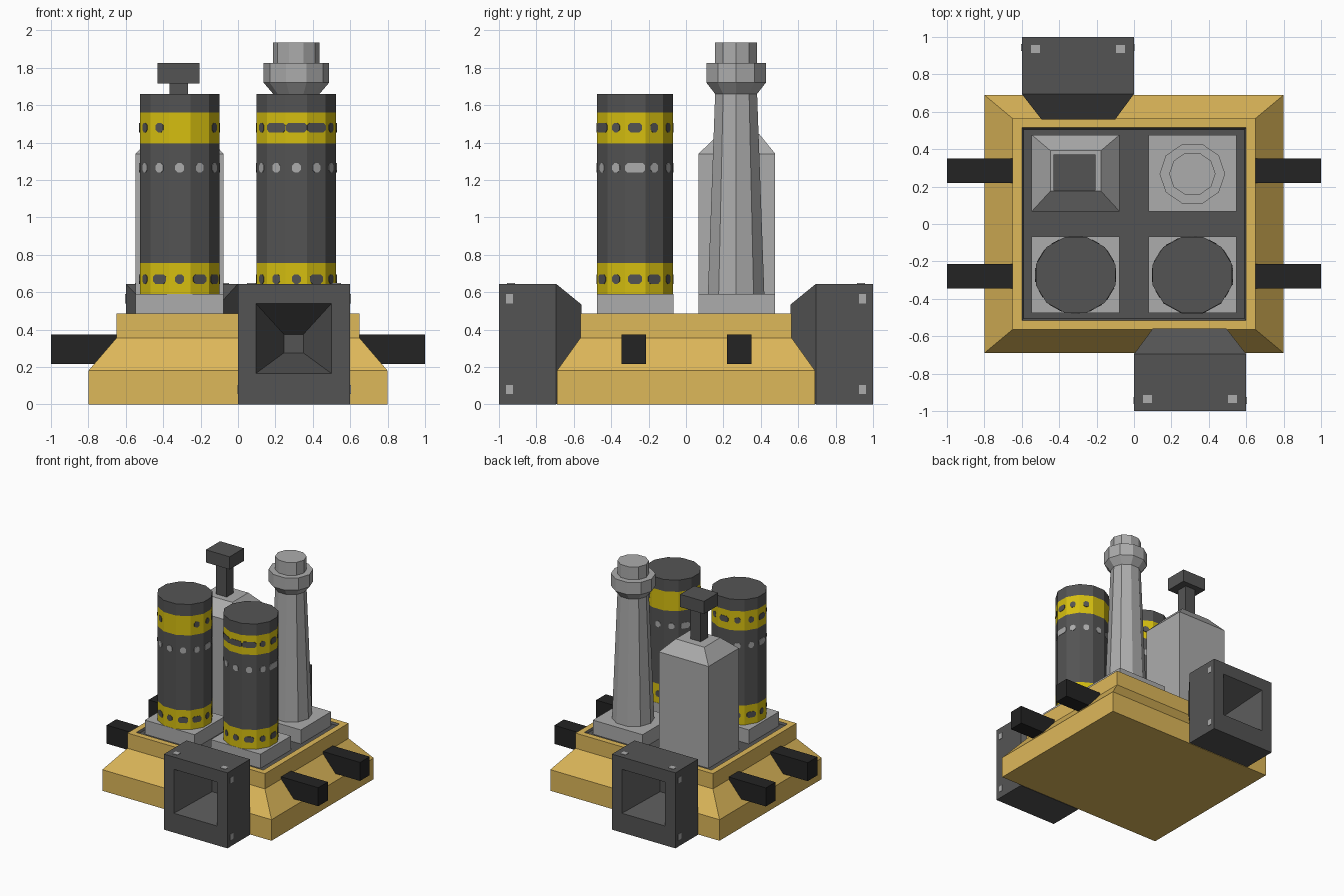
import bpy, bmesh, math

if "Cube" in bpy.data.objects:
    bpy.data.objects.remove(bpy.data.objects["Cube"])


def material(name, r, g, b):
    m = bpy.data.materials.new(name)
    lin = [((c / 255 + 0.055) / 1.055) ** 2.4 for c in (r, g, b)]
    m.diffuse_color = (*lin, 1)
    m.use_nodes = True
    m.node_tree.nodes["Principled BSDF"].inputs["Base Color"].default_value = m.diffuse_color
    return m


GOLD = material("sand gold", 222, 184, 90)
DARK = material("dark grey", 84, 84, 84)
GREY = material("light grey", 172, 172, 172)
YELLOW = material("warning yellow", 214, 191, 16)
BLACK = material("black", 35, 35, 35)


def loft(bm, rings, mats=None, cap_mats=(0, 0)):
    """Join rings of points into a closed skin; mats gives one slot per segment."""
    vs = [[bm.verts.new(p) for p in ring] for ring in rings]
    n = len(vs[0])
    faces = []
    for i in range(len(vs) - 1):
        for j in range(n):
            k = (j + 1) % n
            f = bm.faces.new((vs[i][j], vs[i][k], vs[i + 1][k], vs[i + 1][j]))
            f.material_index = mats[i] if mats else 0
            faces.append(f)
    for ring, m in ((vs[0][::-1], cap_mats[0]), (vs[-1], cap_mats[1])):
        f = bm.faces.new(ring)
        f.material_index = m
        faces.append(f)
    bmesh.ops.recalc_face_normals(bm, faces=faces)


def finish(bm, name, *mats):
    me = bpy.data.meshes.new(name)
    bm.to_mesh(me)
    bm.free()
    for m in mats:
        me.materials.append(m)
    ob = bpy.data.objects.new(name, me)
    bpy.context.collection.objects.link(ob)
    return ob


def rect(cx, cy, hx, hy, z):
    return [(cx + sx * hx, cy + sy * hy, z) for sx, sy in ((-1, -1), (1, -1), (1, 1), (-1, 1))]


def box(bm, x0, x1, y0, y1, z0, z1):
    c = ((x0 + x1) / 2, (y0 + y1) / 2, (x1 - x0) / 2, (y1 - y0) / 2)
    loft(bm, [rect(*c, z0), rect(*c, z1)])


def ngon(cx, cy, r, z, n, start):
    # round parts are slightly wider in x
    return [(cx + 1.05 * r * math.cos(start + math.tau * i / n),
             cy + r * math.sin(start + math.tau * i / n), z) for i in range(n)]


# Stepped base with a dark sunken deck
bm = bmesh.new()
loft(bm, [rect(0, 0, .8, .69, 0), rect(0, 0, .8, .69, .18), rect(0, 0, .65, .565, .355),
          rect(0, 0, .65, .565, .485), rect(0, 0, .6, .515, .485), rect(0, 0, .59, .505, .47)],
     mats=[0, 0, 0, 0, 1], cap_mats=(0, 1))
finish(bm, "base", GOLD, DARK)

# Square pads under the three round towers
CX, CY = .312, .272
for name, sx, sy in (("pad_front_left", -1, -1), ("pad_front_right", 1, -1), ("pad_back_right", 1, 1)):
    bm = bmesh.new()
    loft(bm, [rect(sx * CX, sy * CY, .235, .205, z) for z in (.46, .59)])
    finish(bm, name, GREY)

# Banded tanks: 12 sides, marks per facet counted from the front towards +x
R = .203
W, M, S = .1, .075, .045
PATTERNS = {
    "left": ((S, M, M, S, M, S, M, S, M, S, S, M),
             (S, S, S, M, S, S, M, S, S, M, S, S),
             (0, 0, S, S, M, S, M, S, S, M, S, S)),
    "right": ((S, M, S, M, M, S, S, M, S, M, S, S),
              (S, S, S, W, S, S, S, S, M, S, S, S),
              (W, W, S, M, S, S, 0, 0, 0, S, S, W)),
}
for side, sx in (("left", -1), ("right", 1)):
    cx, cy = sx * CX, -CY
    bm = bmesh.new()
    loft(bm, [ngon(cx, cy, R / math.cos(math.pi / 12), z, 12, math.pi / 12)
              for z in (.58, .755, 1.395, 1.56, 1.66)], mats=[1, 0, 1, 0])
    # thin rounded marks on the facets
    for z, slot, widths in zip((.67, 1.265, 1.48), (0, 2, 0), PATTERNS[side]):
        for k, w in enumerate(widths):
            if not w:
                continue
            a = k * math.tau / 12
            hw, hh, c = w / 2, .025, .013
            if w == W:
                hw = .054
            outline = [(hw, hh - c), (hw - c, hh), (c - hw, hh), (-hw, hh - c),
                       (-hw, c - hh), (c - hw, -hh), (hw - c, -hh), (hw, c - hh)]
            rings = [[(cx + 1.05 * (d * math.sin(a) + t * math.cos(a)),
                       cy - d * math.cos(a) + t * math.sin(a), z + h) for t, h in outline]
                     for d in (R - .002, R + .003)]
            loft(bm, rings, mats=[slot], cap_mats=(slot, slot))
    finish(bm, "tank_" + side, DARK, YELLOW, GREY)

# Tapered ten-sided chimney with collar
bm = bmesh.new()
loft(bm, [ngon(CX, .268, r, z, 10, 0) for r, z in
          ((.159, .58), (.118, 1.66), (.167, 1.72), (.167, 1.825), (.118, 1.825), (.118, 1.935))])
finish(bm, "chimney", GREY)

# Square tower with hipped top
bm = bmesh.new()
loft(bm, [rect(-CX, CY, .235, .205, .46), rect(-CX, CY, .235, .205, 1.34),
          rect(-CX, CY + .012, .135, .108, 1.445)])
finish(bm, "square_tower", GREY)

# Post and block on the square tower
bm = bmesh.new()
box(bm, -.367, -.268, .23, .325, 1.42, 1.73)
box(bm, -.43, -.205, .18, .372, 1.717, 1.825)
finish(bm, "tower_post", DARK)

# Black side pipes
for side, sx in (("left", -1), ("right", 1)):
    for end, y in (("front", -.28), ("back", .285)):
        bm = bmesh.new()
        x = sorted((sx * .55, sx))
        box(bm, x[0], x[1], y - .065, y + .065, .217, .375)
        finish(bm, f"side_pipe_{side}_{end}", BLACK)


# Vent boxes with funnel openings; the back one is the front one turned half round
def vent_ring(s, x0, x1, z0, z1, y):
    return [(s * x, s * y, z) for x, z in ((x0, z0), (x1, z0), (x1, z1), (x0, z1))]


for name, s in (("front", 1), ("back", -1)):
    bm = bmesh.new()
    loft(bm, [vent_ring(s, .1, .495, .1, .535, -.56), vent_ring(s, 0, .6, 0, .645, -.695),
              vent_ring(s, 0, .6, 0, .645, -1), vent_ring(s, .095, .5, .165, .54, -1),
              vent_ring(s, .245, .35, .275, .375, -.7)])
    finish(bm, "vent_box_" + name, DARK)
    # small rivets on the sides and top
    bm = bmesh.new()
    ys = sorted((-s * .925, -s * .963))
    for x in (0, .6):
        for z in (.08, .565):
            box(bm, s * x - .003, s * x + .003, *ys, z - .025, z + .025)
    for x in (.073, .527):
        box(bm, s * x - .024, s * x + .024, s * -.935 - .022, s * -.935 + .022, .642, .648)
    finish(bm, "vent_rivets_" + name, GREY)
